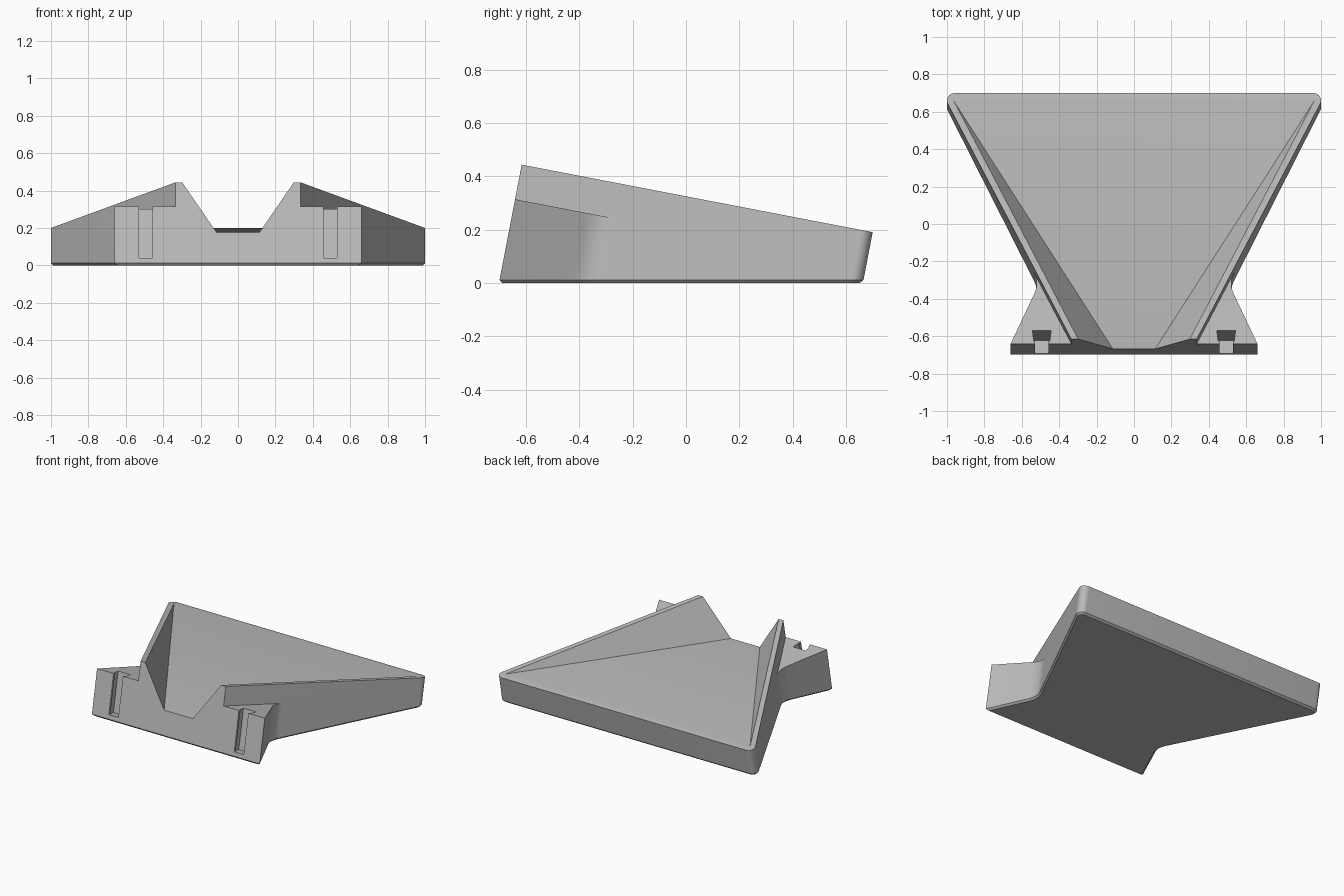
import bpy, bmesh
from math import sin, cos, asin, atan2, hypot, pi, radians
from mathutils import Vector

if "Cube" in bpy.data.objects:
    bpy.data.objects.remove(bpy.data.objects["Cube"], do_unlink=True)

TILT = 0.19                       # lean of the whole tray, radians
ALONG = Vector((0, cos(TILT), -sin(TILT)))
UP = Vector((0, sin(TILT), cos(TILT)))
FRONT, BACK = -0.6885, 0.651      # ends, measured along the slope
LUG_H, TOP_H = 0.1875, 0.3195     # heights, measured along the lean

grey = bpy.data.materials.new("plain grey")
grey.use_nodes = True
grey.diffuse_color = (0.5, 0.5, 0.5, 1)
grey.node_tree.nodes["Principled BSDF"].inputs["Base Color"].default_value = (0.5, 0.5, 0.5, 1)


def place(x, u, h):
    return Vector((x, 0, 0)) + ALONG * u + UP * h


def arc(cx, cy, r, a, b, n):
    return [(cx + r * cos(a + (b - a) * i / n), cy + r * sin(a + (b - a) * i / n))
            for i in range(n + 1)]


def make_object(name, bm):
    bmesh.ops.recalc_face_normals(bm, faces=bm.faces[:])
    mesh = bpy.data.meshes.new(name)
    bm.to_mesh(mesh)
    bm.free()
    mesh.materials.append(grey)
    ob = bpy.data.objects.new(name, mesh)
    bpy.context.collection.objects.link(ob)
    return ob


def hull(name, points):
    bm = bmesh.new()
    for p in points:
        bm.verts.new(p)
    bmesh.ops.convex_hull(bm, input=bm.verts[:])
    return make_object(name, bm)


def prism(name, outline, low, high):
    bm = bmesh.new()
    rings = [[bm.verts.new(place(x, u, h)) for x, u in outline] for h in (low, high)]
    for ring in rings:
        bm.faces.new(ring)
    for i in range(len(outline)):
        j = (i + 1) % len(outline)
        bm.faces.new((rings[0][i], rings[0][j], rings[1][j], rings[1][i]))
    return make_object(name, bm)


# Half outline of the tray: front corner, lug joint, rounded back corner
corner = (0.335, FRONT)
r = 0.04
cx, cy = 1 - r, BACK - r
dx, dy = cx - corner[0], cy - corner[1]
flare = atan2(dx, dy) + asin(r / hypot(dx, dy))
joint_x = 0.535
joint = (joint_x, FRONT + (joint_x - corner[0]) * cos(flare) / sin(flare))
side = [corner, joint] + arc(cx, cy, r, -flare, pi / 2, 10)

# Lug outline: a concave fillet off the side wall, then a straight flank
R = 0.13
fx, fy = joint[0] + R * cos(flare), joint[1] - R * sin(flare)
fillet = arc(fx, fy, R, pi - flare, pi + 0.434, 10)
lug = [corner, (0.66, FRONT)] + fillet[:0:-1] + [joint]

# Lay the outlines on the ground, raise all to lug height, then the tray alone
bm = bmesh.new()
ground = {}


def ground_vert(x, u):
    key = (round(x, 5), round(u, 5))
    if key not in ground:
        ground[key] = bm.verts.new((x, u / cos(TILT), 0))
    return ground[key]


def lift(geom, h):
    for v in geom:
        if isinstance(v, bmesh.types.BMVert):
            v.co = place(v.co.x, v.co.dot(ALONG), h)


bm.faces.new([ground_vert(x, u) for x, u in side]
             + [ground_vert(-x, u) for x, u in reversed(side)])
for s in (1, -1):
    bm.faces.new([ground_vert(s * x, u) for x, u in lug][::s])
bmesh.ops.recalc_face_normals(bm, faces=bm.faces[:])
raised = bmesh.ops.extrude_face_region(bm, geom=bm.faces[:], use_keep_orig=True)["geom"]
lift(raised, LUG_H)
tray_face = max((f for f in raised if isinstance(f, bmesh.types.BMFace)),
                key=lambda f: f.calc_area())
lift(bmesh.ops.extrude_face_region(bm, geom=[tray_face])["geom"], TOP_H)
bmesh.ops.delete(bm, geom=[f for f in bm.faces if f == tray_face], context='FACES_ONLY')
bmesh.ops.recalc_face_normals(bm, faces=bm.faces[:])
bmesh.ops.dissolve_limit(bm, angle_limit=radians(0.5), verts=bm.verts[:], edges=bm.edges[:])

# Small chamfer round the foot
foot = [e for e in bm.edges if all(abs(v.co.z) < 1e-5 for v in e.verts)]
bmesh.ops.bevel(bm, geom=foot, offset=0.012, offset_type='OFFSET', segments=1,
                profile=0.5, affect='EDGES')
tray = make_object("wedge_tray", bm)

# Funnel hollow with an open spout at the front
A, B, C = Vector((0.115, -0.665, 0.175)), Vector((0.30, -0.615, 0.446)), Vector((0.965, 0.66, 0.199))
ahead = (A - C) * 0.1
half = [A + ahead, B + ahead + (B - A) * 0.4, C]
cutters = [hull("hollow_cutter", half + [Vector((-p.x, p.y, p.z)) for p in half])]

# Dovetail slots in the lugs
slot = [(0.037, -0.76), (0.037, -0.672), (0.043, -0.672), (0.05, -0.617)]
for s in (1, -1):
    outline = [(s * 0.493 + x, u) for x, u in slot] + [(s * 0.493 - x, u) for x, u in slot[::-1]]
    cutters.append(prism("slot_cutter", outline, -0.091, 0.25))

bpy.context.view_layer.objects.active = tray
tray.select_set(True)
for cutter in cutters:
    cutter.hide_render = True
    mod = tray.modifiers.new("cut", 'BOOLEAN')
    mod.operation = 'DIFFERENCE'
    mod.solver = 'EXACT'
    mod.object = cutter
    bpy.ops.object.modifier_apply(modifier=mod.name)
    bpy.data.objects.remove(cutter, do_unlink=True)
bpy.ops.object.shade_smooth_by_angle(angle=radians(25))
